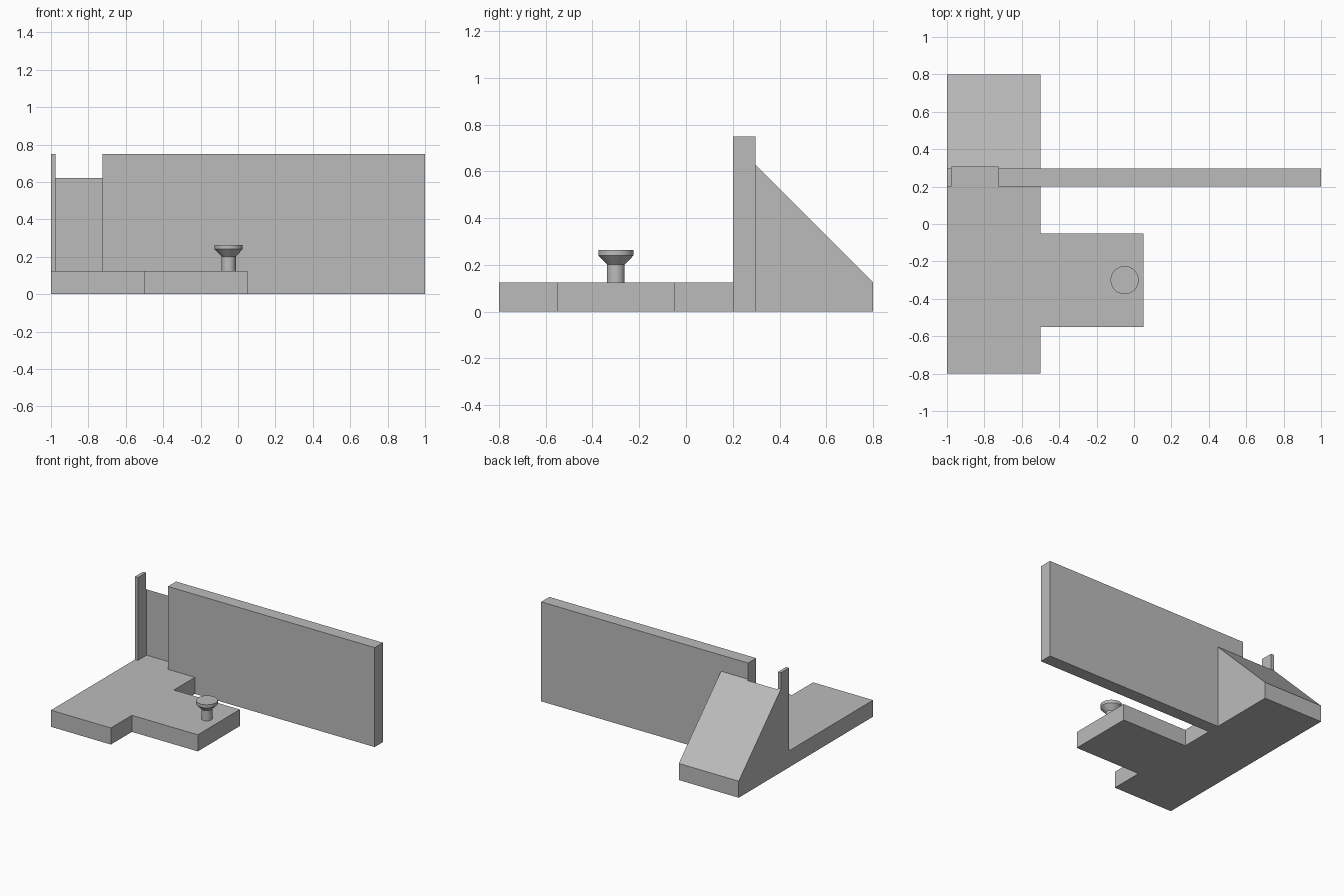
import bpy
import bmesh
from mathutils import Vector

if "Cube" in bpy.data.objects:
    bpy.data.objects.remove(bpy.data.objects["Cube"], do_unlink=True)

grey = bpy.data.materials.new("plain_grey")
grey.use_nodes = True
grey.diffuse_color = (0.5, 0.5, 0.5, 1)
grey.node_tree.nodes["Principled BSDF"].inputs["Base Color"].default_value = grey.diffuse_color

PLATE_TOP = 0.125
FENCE_FRONT, FENCE_BACK = 0.2, 0.297
LEFT, BODY_EDGE = -1.0, -0.5
NOTCH = (-0.975, -0.725)


def finish(bm, name):
    bmesh.ops.recalc_face_normals(bm, faces=bm.faces)
    mesh = bpy.data.meshes.new(name)
    bm.to_mesh(mesh)
    bm.free()
    mesh.materials.append(grey)
    obj = bpy.data.objects.new(name, mesh)
    bpy.context.collection.objects.link(obj)
    return obj


def extrude_profile(name, points, place, direction):
    """Extrude a flat outline; place maps each 2D point into space."""
    bm = bmesh.new()
    face = bm.faces.new([bm.verts.new(place(a, b)) for a, b in points])
    result = bmesh.ops.extrude_face_region(bm, geom=[face])
    moved = [g for g in result["geom"] if isinstance(g, bmesh.types.BMVert)]
    bmesh.ops.translate(bm, verts=moved, vec=Vector(direction))
    return finish(bm, name)


# Base plate with the side tongue
extrude_profile(
    "base_plate",
    [(LEFT, -0.8), (BODY_EDGE, -0.8), (BODY_EDGE, -0.55), (0.05, -0.55),
     (0.05, -0.05), (BODY_EDGE, -0.05), (BODY_EDGE, FENCE_FRONT), (LEFT, FENCE_FRONT)],
    lambda x, y: (x, y, 0), (0, 0, PLATE_TOP))

# Upright fence with an open notch
extrude_profile(
    "fence",
    [(LEFT, 0), (1, 0), (1, 0.75), (NOTCH[1], 0.75), (NOTCH[1], PLATE_TOP),
     (NOTCH[0], PLATE_TOP), (NOTCH[0], 0.75), (LEFT, 0.75)],
    lambda x, z: (x, FENCE_FRONT, z), (0, FENCE_BACK - FENCE_FRONT, 0))

# Sloped brace behind the fence
brace = extrude_profile(
    "rear_brace",
    [(FENCE_BACK, 0), (0.8, 0), (0.8, PLATE_TOP), (FENCE_BACK, 0.628)],
    lambda y, z: (LEFT, y, z), (BODY_EDGE - LEFT, 0, 0))

# The notch continues slightly into the brace
cutter = extrude_profile(
    "notch_cutter",
    [(NOTCH[0], PLATE_TOP), (NOTCH[1], PLATE_TOP), (NOTCH[1], 0.8), (NOTCH[0], 0.8)],
    lambda x, z: (x, FENCE_FRONT, z), (0, 0.104, 0))
cutter.hide_render = True
cutter.hide_viewport = True
cut = brace.modifiers.new("notch", "BOOLEAN")
cut.operation = "DIFFERENCE"
cut.solver = "EXACT"
cut.object = cutter

# Turned knob: stem, flared neck and flat head
bm = bmesh.new()
outline = [(0, 0.12), (0.038, 0.12), (0.038, 0.202), (0.075, 0.24), (0.075, 0.264), (0, 0.264)]
verts = [bm.verts.new((r, 0, z)) for r, z in outline]
edges = [bm.edges.new(pair) for pair in zip(verts, verts[1:])]
bmesh.ops.spin(bm, geom=verts + edges, cent=(0, 0, 0), axis=(0, 0, 1),
               angle=6.283185, steps=48)
bmesh.ops.remove_doubles(bm, verts=bm.verts, dist=0.0001)
knob = finish(bm, "knob")
knob.location = (-0.05, -0.3, 0)
bpy.ops.object.select_all(action="DESELECT")
knob.select_set(True)
bpy.context.view_layer.objects.active = knob
bpy.ops.object.shade_smooth_by_angle(angle=0.5)
